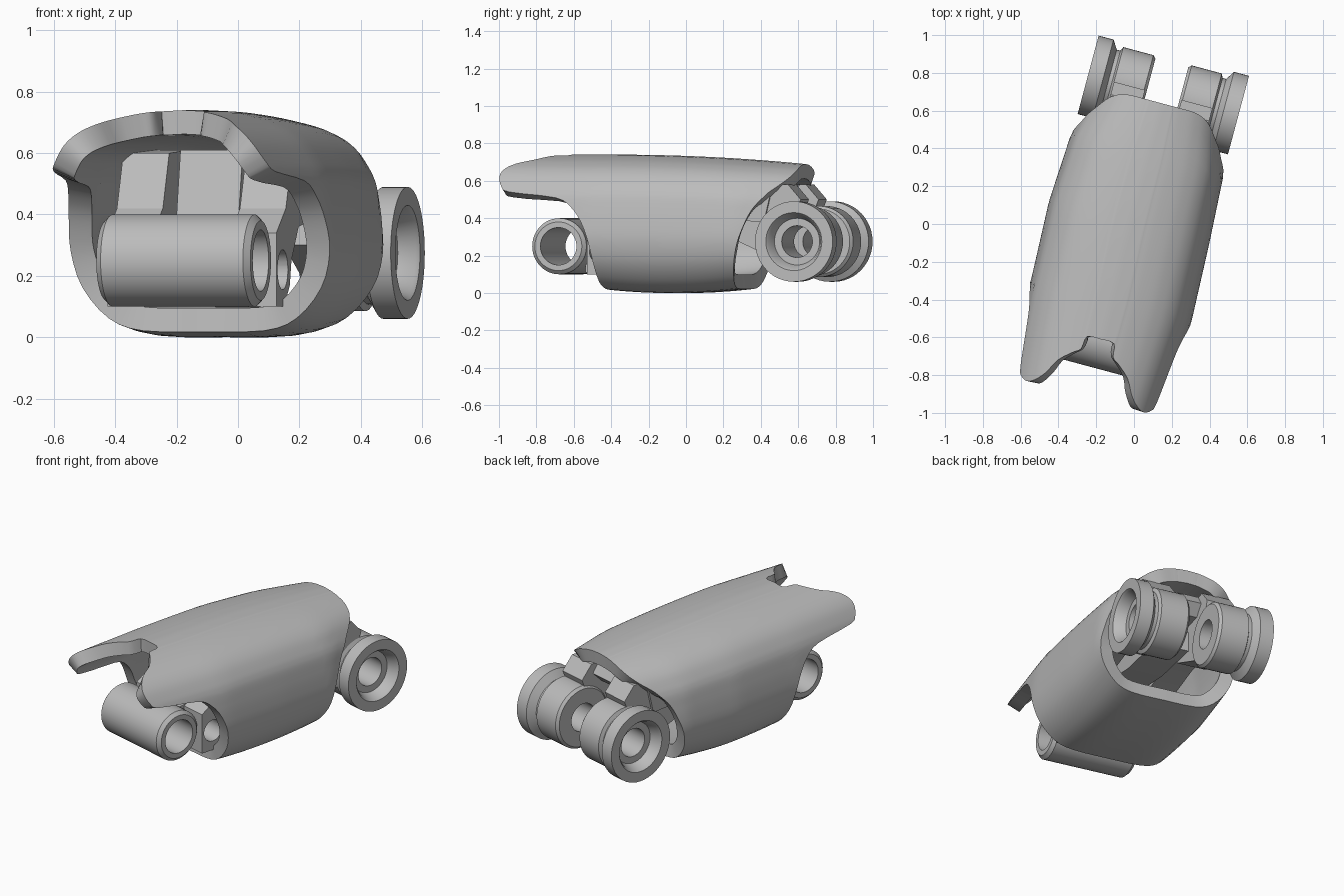
import bpy, bmesh, math
from mathutils import Matrix, Vector

cube = bpy.data.objects.get("Cube")
if cube:
    bpy.data.objects.remove(cube, do_unlink=True)

grey = bpy.data.materials.new("plain grey")
grey.use_nodes = True
grey.diffuse_color = (0.5, 0.5, 0.5, 1)
grey.node_tree.nodes["Principled BSDF"].inputs["Base Color"].default_value = (0.5, 0.5, 0.5, 1)

# The whole part is built straight, then turned about the vertical
PLACE = Matrix.Rotation(math.radians(-15), 4, "Z") @ Matrix.Translation((-0.027, 0, 0))


def make(name, bm, recalc=True):
    if recalc:
        bmesh.ops.recalc_face_normals(bm, faces=bm.faces)
    mesh = bpy.data.meshes.new(name)
    bm.to_mesh(mesh)
    bm.free()
    mesh.materials.append(grey)
    ob = bpy.data.objects.new(name, mesh)
    bpy.context.collection.objects.link(ob)
    ob.matrix_world = PLACE
    return ob


def finish(ob):
    """Apply the modifiers, then smooth while keeping real edges sharp."""
    bpy.ops.object.select_all(action="DESELECT")
    ob.select_set(True)
    bpy.context.view_layer.objects.active = ob
    for mod in list(ob.modifiers):
        bpy.ops.object.modifier_apply(modifier=mod.name)
    bpy.ops.object.shade_smooth_by_angle(angle=math.radians(32))


def lathe(name, profile, y, z, side=1, steps=48):
    """Closed (across, radius) profile turned about a crosswise axis."""
    bm = bmesh.new()
    rings = []
    for k in range(steps):
        a = math.tau * k / steps
        rings.append([bm.verts.new((side * w, y + r * math.cos(a), z + r * math.sin(a)))
                      for w, r in profile])
    n = len(profile)
    for k in range(steps):
        p, q = rings[k], rings[(k + 1) % steps]
        for i in range(n):
            bm.faces.new((p[i], p[(i + 1) % n], q[(i + 1) % n], q[i]))
    finish(make(name, bm))


def plate(name, outline, x0, x1, hole=None):
    """Side outline (along, up) extruded across, with an optional crosswise hole."""
    bm = bmesh.new()
    face = bm.faces.new([bm.verts.new((x0, y, z)) for y, z in outline])
    out = bmesh.ops.extrude_face_region(bm, geom=[face])
    bmesh.ops.translate(bm, vec=(x1 - x0, 0, 0),
                        verts=[g for g in out["geom"] if isinstance(g, bmesh.types.BMVert)])
    ob = make(name, bm)
    cutter = None
    if hole:
        y, z, r = hole
        cm = bmesh.new()
        spot = Matrix.Translation(((x0 + x1) / 2, y, z)) @ Matrix.Rotation(math.pi / 2, 4, "Y")
        bmesh.ops.create_cone(cm, cap_ends=True, segments=32, radius1=r, radius2=r,
                              depth=1.2 * abs(x1 - x0), matrix=spot)
        cutter = make(name + "_cutter", cm)
        cutter.hide_render = True
        cut = ob.modifiers.new("hole", "BOOLEAN")
        cut.operation, cut.object = "DIFFERENCE", cutter
    finish(ob)
    if cutter:
        bpy.data.objects.remove(cutter, do_unlink=True)


def catmull(points, sub=3):
    pts = [Vector(p) for p in points]
    out = []
    for i in range(len(pts) - 1):
        a, b, c, d = pts[max(i - 1, 0)], pts[i], pts[i + 1], pts[min(i + 2, len(pts) - 1)]
        for s in range(sub):
            t = s / sub
            out.append(b + 0.5 * t * (c - a + t * (2 * a - 5 * b + 4 * c - d
                                                   + t * (3 * (b - c) + d - a))))
    return out + [pts[-1]]


# Shell: half section as (across, up, front edge, back edge)
half = catmull([
    (0, 0, -.39, .33), (.2, .004, -.39, .33), (.31, .045, -.4, .34), (.395, .15, -.41, .36),
    (.428, .27, -.43, .385), (.426, .38, -.47, .42), (.416, .46, -.53, .455),
    (.407, .51, -.62, .49), (.397, .54, -.88, .515), (.382, .57, -.93, .54),
    (.345, .625, -.95, .6), (.3, .665, -.93, .635), (.25, .692, -.88, .65),
    (.2, .711, -.8, .655), (.13, .728, -.74, .655), (.09, .734, -.71, .655),
    (.075, .736, -.64, .655), (0, .74, -.635, .655)])
loop = half + [Vector((-p[0], p[1], p[2], p[3])) for p in half[-2:0:-1]]
bm = bmesh.new()
STEPS = 20
grid = []
for w, z, front, back in loop:
    row = []
    for j in range(STEPS + 1):
        v = front + (back - front) * j / STEPS
        high = z / 0.74
        drop = 0.05 * (max(v + 0.4, 0) / 1.05) ** 2 * high
        lift = 0.15 * (v + 0.05) ** 2 * max(0, 1 - 2 * high)
        width = 1.02 - 0.13 * max(v, 0) - 0.5 * max(v - 0.37, 0) - 0.18 * max(-v - 0.45, 0)
        shift = 0.015 * min(max(-v / 0.4, 0), 1)
        row.append(bm.verts.new((w * width + shift, v, z - drop + lift)))
    grid.append(row)
for i, row in enumerate(grid):
    nxt = grid[(i + 1) % len(grid)]
    for j in range(STEPS):
        bm.faces.new((row[j], row[j + 1], nxt[j + 1], nxt[j]))
shell = make("shell", bm, recalc=False)
wall = shell.modifiers.new("wall", "SOLIDIFY")
wall.thickness, wall.offset = 0.078, -1
finish(shell)

# Front hinge barrel
lathe("front_barrel", [(-.245, .1), (-.245, .13), (-.225, .15), (.255, .15),
                       (.275, .13), (.275, .1)], -.64, .25)

# Rear rollers, pierced arms and brackets on both sides
roller = [(.09, .085), (.09, .175), (.105, .19), (.27, .19), (.28, .168), (.3, .168),
          (.33, .215), (.412, .215), (.412, .155), (.4, .145), (.345, .125), (.345, .085)]
arm = [(-.48, .1), (-.38, .1), (-.31, .17), (-.29, .25), (-.2, .36), (.1, .4), (.5, .38),
       (.55, .59), (-.05, .61), (-.28, .6), (-.36, .42), (-.48, .34)]
bracket = [(.3, .3), (.52, .2), (.56, .4), (.68, .45), (.70, .5), (.63, .58), (.35, .57)]
for side, label in ((1, "left"), (-1, "right")):
    lathe(label + "_rear_roller", roller, .70, .275, side)
    plate(label + "_arm", arm, side * .13, side * .285, hole=(-.4, .22, .065))
    plate(label + "_rear_bracket", bracket, side * .1, side * .27)

# Inner web, cross bar and the mount behind the barrel
plate("centre_web", [(-.3, .4), (.1, .32), (.45, .3), (.45, .42), (.3, .55), (.1, .6), (-.25, .61)],
      -.1, .11)
plate("rear_cross_bar", [(.4, .46), (.56, .46), (.62, .52), (.58, .58), (.4, .58)], -.26, .26)
plate("barrel_mount", [(-.53, .11), (-.43, .1), (-.36, .16), (-.33, .26), (-.37, .36), (-.53, .34)],
      -.125, .125)
